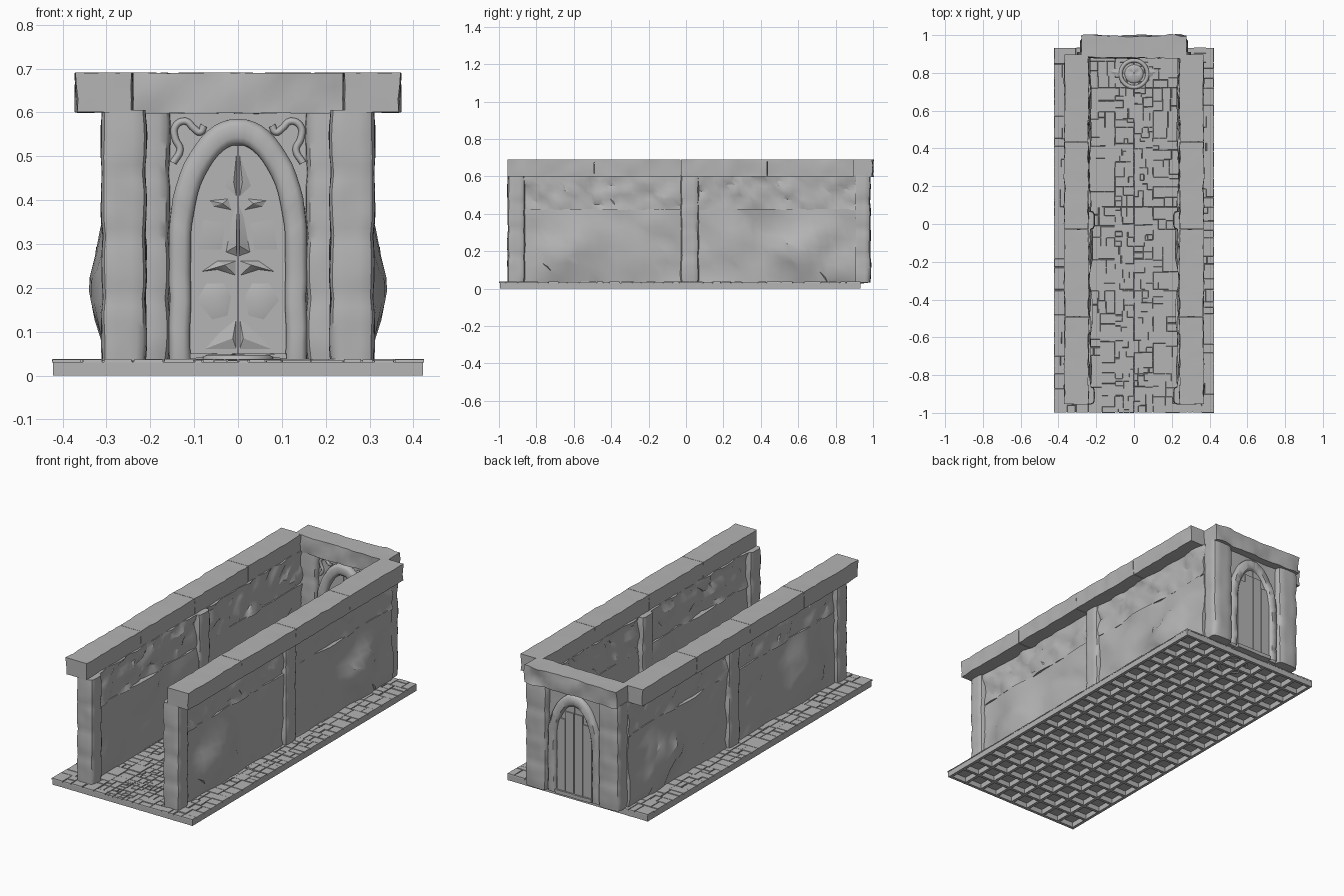
import bpy, bmesh, math, random
from mathutils import Vector, noise

if "Cube" in bpy.data.objects:
    bpy.data.objects.remove(bpy.data.objects["Cube"])

random.seed(7)
STONE = bpy.data.materials.new("dark_stone")
STONE.diffuse_color = (0.46, 0.46, 0.46, 1)
STONE.use_nodes = True
STONE.node_tree.nodes["Principled BSDF"].inputs["Base Color"].default_value = STONE.diffuse_color


def finish(name, bm, angle=35, mirror=False):
    bmesh.ops.recalc_face_normals(bm, faces=bm.faces[:])
    me = bpy.data.meshes.new(name)
    bm.to_mesh(me)
    bm.free()
    me.shade_smooth()
    me.set_sharp_from_angle(angle=math.radians(angle))
    me.materials.append(STONE)
    ob = bpy.data.objects.new(name, me)
    bpy.context.collection.objects.link(ob)
    if mirror:
        ob.modifiers.new("mirror", 'MIRROR').use_mirror_merge = False
    return ob


def add_box(bm, x0, x1, y0, y1, z0, z1, t=0.0):
    lo = [bm.verts.new((x, y, z0)) for x, y in ((x0, y0), (x1, y0), (x1, y1), (x0, y1))]
    hi = [bm.verts.new((x, y, z1)) for x, y in
          ((x0 + t, y0 + t), (x1 - t, y0 + t), (x1 - t, y1 - t), (x0 + t, y1 - t))]
    bm.faces.new(lo[::-1])
    bm.faces.new(hi)
    for i in range(4):
        j = (i + 1) % 4
        bm.faces.new((lo[i], lo[j], hi[j], hi[i]))


def slice_mesh(bm, axis, a, b, cell):
    n = max(1, round((b - a) / cell))
    no = Vector((axis == 0, axis == 1, axis == 2))
    for i in range(1, n):
        bmesh.ops.bisect_plane(bm, geom=bm.verts[:] + bm.edges[:] + bm.faces[:],
                               plane_co=no * (a + (b - a) * i / n), plane_no=no)


def rough_block(name, x, y, z, cell, amp, freq, mirror=False):
    bm = bmesh.new()
    add_box(bm, *x, *y, *z)
    for axis, r in enumerate((x, y, z)):
        slice_mesh(bm, axis, *r, cell)
    for v in bm.verts:
        d = noise.noise_vector(v.co * freq)
        v.co += Vector(d[i] * amp[i] for i in range(3))
    return finish(name, bm, 28, mirror)


def stone_wall(name, x, y, z, cell, amp, freq, jitter, ridge_y=None):
    # Hewn panel: irregular facets and lumps on both faces, optional crag outside
    bm = bmesh.new()
    add_box(bm, *x, *y, *z)
    slice_mesh(bm, 1, *y, cell)
    slice_mesh(bm, 2, *z, cell)
    bmesh.ops.triangulate(bm, faces=bm.faces[:])
    for v in bm.verts:
        out = 1 if v.co.x > sum(x) / 2 else -1
        p = Vector((v.co.x * 3, v.co.y * 0.7, v.co.z)) * freq
        d = noise.voronoi(p)[0]
        h = amp * (min(0.8, (d[1] - d[0]) * 1.6) - 0.4 + 0.6 * noise.noise(p * 1.7))
        if ridge_y is not None and out > 0:
            h += 0.05 * max(0, 1 - abs(v.co.z - 0.21) / 0.18) * max(0, 1 - abs(v.co.y - ridge_y) / 0.2)
        v.co.x += out * h
        if z[0] + 0.001 < v.co.z < z[1] - 0.001 and y[0] + 0.001 < v.co.y < y[1] - 0.001:
            v.co.y += random.uniform(-jitter, jitter)
            v.co.z += random.uniform(-jitter, jitter)
    return finish(name, bm, 30, True)


def pillar(name, x, y, z=(0.033, 0.605), courses=4):
    # Four slightly bulging courses with rounded corners
    bm = bmesh.new()
    n, rings, prev = 28, 33, None
    cx, cy, rx, ry = sum(x) / 2, sum(y) / 2, (x[1] - x[0]) / 2, (y[1] - y[0]) / 2
    for k in range(rings):
        t = k / (rings - 1)
        s = 1 - 0.05 * abs(math.cos(math.pi * t * courses)) ** 8
        ring = []
        for i in range(n):
            a = 2 * math.pi * (i + 0.5) / n
            c, d = math.cos(a), math.sin(a)
            r = s / (abs(c) ** 5 + abs(d) ** 5) ** 0.2
            co = Vector((cx + rx * r * c, cy + ry * r * d, z[0] + t * (z[1] - z[0])))
            w = noise.noise_vector(co * 12) * 0.004
            ring.append(bm.verts.new((co.x + w.x, co.y + w.y, co.z)))
        if prev:
            for i in range(n):
                j = (i + 1) % n
                bm.faces.new((prev[i], prev[j], ring[j], ring[i]))
        else:
            bm.faces.new(ring[::-1])
        prev = ring
    bm.faces.new(prev)
    return finish(name, bm, 40, True)


def arch(w, z0, spring, top, n=14):
    # Right half of a slightly pointed arch, foot to crown
    pts = [(w, z0 + (spring - z0) * i / 8) for i in range(8)]
    for i in range(n + 1):
        a = math.pi / 2 * i / n
        pts.append((w * math.cos(a), spring + (top - spring) * math.sin(a) ** 1.08))
    return pts


# Waffle underside of the floor
bm = bmesh.new()
W, Y0, Y1, NX, NY, RIB = 0.422, -0.995, 0.932, 8, 18, 0.008
for i in range(NX + 1):
    c = -W + RIB + (2 * W - 2 * RIB) * i / NX
    add_box(bm, c - RIB, c + RIB, Y0, Y1, 0.0, 0.029)
for i in range(NY + 1):
    c = Y0 + RIB + (Y1 - Y0 - 2 * RIB) * i / NY
    add_box(bm, -W, W, c - RIB, c + RIB, 0.0005, 0.029)
add_box(bm, -W, W, Y0, Y1, 0.0285, 0.031)
finish("floor_base", bm)


def cobble(bm, x0, x1, y0, y1, small):
    # Split a slab at random until the stones are small enough
    w, h = x1 - x0, y1 - y0
    if max(w, h) > small * random.uniform(0.8, 1.5):
        k = random.uniform(0.35, 0.65)
        if w > h:
            cobble(bm, x0, x0 + w * k, y0, y1, small)
            cobble(bm, x0 + w * k, x1, y0, y1, small)
        else:
            cobble(bm, x0, x1, y0, y0 + h * k, small)
            cobble(bm, x0, x1, y0 + h * k, y1, small)
        return
    g = random.choice((0.0004, 0.001, 0.002))
    add_box(bm, x0 + g, x1 - g, y0 + g, y1 - g, 0.03, random.uniform(0.0345, 0.038), 0.001)


# Paving: fine stones down the middle, larger ones beside it
bm = bmesh.new()
edges = [-1.0, -0.79, -0.57, -0.352, -0.347, -0.12, 0.09, 0.3, 0.51, 0.72, 0.935]
for a, b in zip(edges, edges[1:]):
    if b - a > 0.01:
        for x0, x1, s in ((-0.425, -0.24, 0.075), (-0.24, -0.1, 0.07), (-0.1, 0, 0.045),
                          (0, 0.1, 0.045), (0.1, 0.24, 0.07), (0.24, 0.425, 0.075)):
            cobble(bm, x0, x1, a, b, s)
finish("floor_cobbles", bm, 30)

# Side walls: panels, friezes, ledges, pillars, capping stones (mirrored in x)
for y, ry in (((-0.88, -0.01), -0.6), ((0.05, 0.91), 0.63)):
    stone_wall("wall_panel", (0.234, 0.296), y, (0.03, 0.425), 0.05, 0.022, 4.5, 0.016, ry)
    stone_wall("wall_frieze", (0.238, 0.292), y, (0.42, 0.605), 0.026, 0.02, 9, 0.008)
for y in ((-0.955, -0.86), (-0.03, 0.07)):
    pillar("side_pillar", (0.209, 0.312), y)
pillar("rear_pillar", (0.155, 0.285), (0.888, 0.988))
for i in range(4):
    a = -0.955 + i * 0.4635
    rough_block("capping_stone", (0.242, 0.368), (a + 0.001, a + 0.4625), (0.6, 0.69),
                0.03, (0.007, 0.001, 0.0015), 21, True)

# Rear lintel and the backing wall behind the door
rough_block("rear_lintel", (-0.278, 0.278), (0.88, 0.998), (0.598, 0.69), 0.03, (0.003, 0.014, 0.002), 19)
rough_block("door_backing", (-0.17, 0.17), (0.92, 0.952), (0.035, 0.605), 0.04, (0, 0.004, 0), 12)

# Arched stone surround, rounded section swept along the arch
bm = bmesh.new()
inner, outer = arch(0.108, 0.035, 0.30, 0.525), arch(0.157, 0.035, 0.33, 0.585)
section = ((0, 0.903), (0.1, 0.892), (0.3, 0.887), (0.75, 0.887), (0.92, 0.892), (1, 0.903),
           (1, 0.962), (0.8, 0.974), (0.2, 0.974), (0, 0.962))
prev = None
for k, (p, q) in enumerate(zip(inner, outer)):
    ring = []
    for f, y in section:
        dent = 0.003 if k % 5 == 0 and 0 < f < 1 else 0
        co = Vector((p[0] + (q[0] - p[0]) * f, y + (dent if y < 0.93 else -dent), p[1] + (q[1] - p[1]) * f))
        if k < len(inner) - 1:
            co += noise.noise_vector(co * 15) * 0.004
        ring.append(bm.verts.new(co))
    if prev:
        for i in range(len(ring)):
            j = (i + 1) % len(ring)
            bm.faces.new((prev[i], prev[j], ring[j], ring[i]))
    prev = ring
finish("door_surround", bm, 50, True)

# Two door leaves
bm = bmesh.new()
outline = [(0.0015, 0.045)] + [(max(x, 0.0015), z) for x, z in arch(0.11, 0.045, 0.30, 0.527)]
f = bm.faces.new([bm.verts.new((x, 0.91, z)) for x, z in outline])
ext = bmesh.ops.extrude_face_region(bm, geom=[f])
for v in ext["geom"]:
    if isinstance(v, bmesh.types.BMVert):
        v.co.y = 0.957
finish("door_leaf", bm, 30, True)

# Faceted mask relief on the inside of the door: polygon plus apex (x, y, z)
relief = [
    ([(0.002, 0.40), (0.002, 0.52), (0.035, 0.43)], (0.01, 0.903, 0.44)),
    ([(0.012, 0.375), (0.02, 0.405), (0.07, 0.4), (0.06, 0.385)], (0.035, 0.900, 0.392)),
    ([(0.002, 0.27), (0.002, 0.40), (0.014, 0.37), (0.03, 0.28)], (0.004, 0.894, 0.295)),
    ([(0.03, 0.28), (0.018, 0.36), (0.085, 0.37), (0.1, 0.28)], (0.06, 0.904, 0.31)),
    ([(0.002, 0.225), (0.002, 0.262), (0.05, 0.262), (0.09, 0.235), (0.05, 0.24)], (0.03, 0.897, 0.252)),
    ([(0.02, 0.13), (0.01, 0.18), (0.03, 0.215), (0.075, 0.215), (0.1, 0.17), (0.06, 0.12)], (0.05, 0.897, 0.18)),
    ([(0.002, 0.055), (0.002, 0.14), (0.05, 0.1), (0.09, 0.055)], (0.012, 0.902, 0.085)),
]
bm = bmesh.new()
for poly, tip in relief:
    ring = [bm.verts.new((x, 0.912, z)) for x, z in poly]
    t = bm.verts.new(tip)
    for i in range(len(ring)):
        bm.faces.new((ring[i], ring[(i + 1) % len(ring)], t))
    bm.faces.new(ring)
finish("door_mask_relief", bm, 30, True)

# Planks on the outside of the door, and the threshold
bm = bmesh.new()
for x, top in ((0.002, 0.485), (0.054, 0.44)):
    add_box(bm, x, x + 0.05, 0.953, 0.963, 0.045, top)
finish("door_plank", bm, 30, True)
rough_block("threshold", (-0.11, 0.11), (0.885, 0.972), (0.03, 0.05), 0.03, (0.002, 0.002, 0.003), 14)

# Scroll ornaments in the spandrels
cu = bpy.data.curves.new("spandrel_scroll", 'CURVE')
cu.dimensions = '3D'
cu.bevel_depth = 0.008
cu.bevel_resolution = 2
cu.materials.append(STONE)
path = [(0.078, 0.57), (0.086, 0.555), (0.10, 0.563), (0.12, 0.58),
        (0.143, 0.568), (0.143, 0.54), (0.132, 0.515), (0.148, 0.485)]
sp = cu.splines.new('BEZIER')
sp.bezier_points.add(len(path) - 1)
for b, (x, z) in zip(sp.bezier_points, path):
    b.co = (x, 0.919, z)
    b.handle_left_type = b.handle_right_type = 'AUTO'
sp.resolution_u = 4
ob = bpy.data.objects.new("spandrel_scroll", cu)
bpy.context.collection.objects.link(ob)
ob.modifiers.new("mirror", 'MIRROR')

# Floor medallion: ring, face boss with eye hollows, side points
bpy.ops.mesh.primitive_torus_add(location=(0, 0.795, 0.036), major_radius=0.071, minor_radius=0.011,
                                 major_segments=36, minor_segments=8)
bpy.context.object.name = "medallion_ring"
bpy.context.object.data.materials.append(STONE)
bpy.ops.object.shade_smooth()
bm = bmesh.new()
bmesh.ops.create_uvsphere(bm, u_segments=20, v_segments=10, radius=1)
for v in bm.verts:
    v.co = Vector((v.co.x * 0.05, 0.795 + v.co.y * 0.05, 0.036 + v.co.z * 0.012))
    for sx in (-1, 1):
        if (v.co.xy - Vector((sx * 0.02, 0.805))).length < 0.013:
            v.co.z -= 0.006
finish("medallion_face", bm)
bm = bmesh.new()
ring = [bm.verts.new((x, y, 0.034)) for x, y in ((0.06, 0.755), (0.135, 0.81), (0.06, 0.84))]
tip = bm.verts.new((0.08, 0.8, 0.043))
for i in range(3):
    bm.faces.new((ring[i], ring[(i + 1) % 3], tip))
bm.faces.new(ring)
finish("medallion_point", bm, 15, True)
